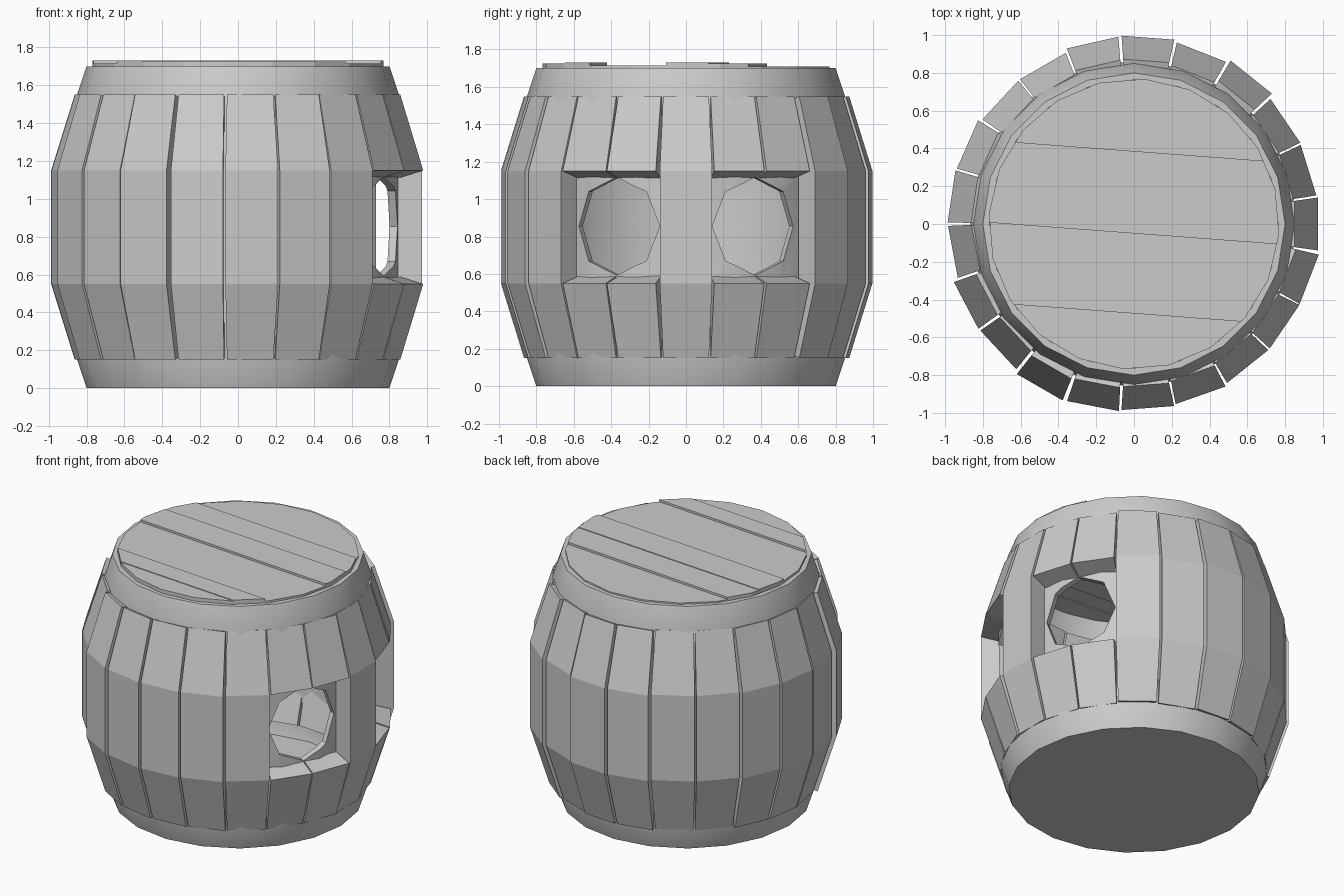
import bpy, bmesh
from math import sin, cos, pi, radians
from mathutils import Matrix

if "Cube" in bpy.data.objects:
    bpy.data.objects.remove(bpy.data.objects["Cube"])

N = 21
STEP = 2 * pi / N


def make(name, bm):
    bmesh.ops.recalc_face_normals(bm, faces=bm.faces)
    me = bpy.data.meshes.new(name)
    bm.to_mesh(me)
    bm.free()
    ob = bpy.data.objects.new(name, me)
    bpy.context.collection.objects.link(ob)
    return ob


# hollow barrel body, open at the top
def body(profile, seg=20):
    bm = bmesh.new()
    rings = []
    for r, z in profile:
        rings.append([bm.verts.new((r * cos(2 * pi * i / seg), r * sin(2 * pi * i / seg), z))
                      for i in range(seg)])
    for a, b in zip(rings, rings[1:]):
        for i in range(seg):
            j = (i + 1) % seg
            bm.faces.new((a[i], a[j], b[j], b[i]))
    bm.faces.new(rings[0])
    bm.faces.new(rings[-1])
    return make("barrel_body", bm)


core = body([(0.80, 0), (0.85, 0.15), (0.865, 0.5), (0.865, 1.2), (0.85, 1.55), (0.80, 1.70),
             (0.765, 1.70), (0.80, 1.55), (0.82, 1.2), (0.82, 0.5), (0.80, 0.15), (0.78, 0.08)])

# octagonal window cutters
for s in (-1, 1):
    bm = bmesh.new()
    bmesh.ops.create_cone(bm, cap_ends=True, segments=8, radius1=0.255, radius2=0.255, depth=0.7)
    ang = s * 1.5 * STEP
    # cylinder axis onto x, tall axis onto z, then swing round the barrel
    m = (Matrix.Rotation(ang, 4, 'Z') @ Matrix.Translation((0.86, 0, 0.855))
         @ Matrix.Rotation(pi / 2, 4, 'Y') @ Matrix.Diagonal((1.03, 0.94, 1, 1)))
    bmesh.ops.transform(bm, matrix=m, verts=bm.verts)
    cut = make("window_cutter", bm)
    cut.hide_render = True
    cut.hide_viewport = True
    mod = core.modifiers.new("window", 'BOOLEAN')
    mod.object = cut
    mod.operation = 'DIFFERENCE'
    mod.solver = 'EXACT'


# stave: sections of (outer r, outer z, inner r, inner z), local +x outward
LOW = (0.862, 0.15, 0.74, 0.19)
HIGH = (0.862, 1.55, 0.74, 1.51)
FULL = [LOW, (0.985, 0.55, 0.855, 0.57), (0.985, 1.15, 0.855, 1.13), HIGH]
CUT_LOW = [LOW, (0.985, 0.55, 0.861, 0.588)]
CUT_HIGH = [(0.985, 1.15, 0.861, 1.112), HIGH]


def stave(name, sections, ang, push, twist):
    bm = bmesh.new()
    rows = []
    for ro, zo, ri, zi in sections:
        wo, wi = ro * 0.142, ri * 0.142
        rows.append([bm.verts.new(c) for c in
                     ((ro, -wo, zo), (ro, wo, zo), (ri, wi, zi), (ri, -wi, zi))])
    for a, b in zip(rows, rows[1:]):
        for i in range(4):
            j = (i + 1) % 4
            bm.faces.new((a[i], a[j], b[j], b[i]))
    bm.faces.new(rows[0])
    bm.faces.new(rows[-1])
    m = (Matrix.Rotation(ang, 4, 'Z') @ Matrix.Translation((0.9 + push, 0, 0))
         @ Matrix.Rotation(twist, 4, 'Z') @ Matrix.Translation((-0.9, 0, 0)))
    bmesh.ops.transform(bm, matrix=m, verts=bm.verts)
    make(name, bm)


# slight in/out offsets (hundredths) and twists (degrees) for a hand-built look
PUSH = [-1.2, -1.8, -1.5, 1, -0.8, 0.4, 0, -2, -2, -0.8, -0.8,
        -1.5, 0.3, -0.5, 1.3, 0.3, -0.8, -1.2, -2, -2, -1.2]
TWIST = {20: -4, 9: 2, 11: 2, 12: 2, 17: -2, 15: 2}
for k in range(N):
    args = (k * STEP, PUSH[k] / 100, radians(TWIST.get(k, 0)))
    if k in (1, 2, N - 1, N - 2):
        stave("window_stave_lower", CUT_LOW, *args)
        stave("window_stave_upper", CUT_HIGH, *args)
    else:
        stave("stave", FULL, *args)

# lid planks: one disc sliced into strips of uneven height
EDGES = [-1, -0.615, -0.47, -0.05, 0.175, 0.385, 0.565, 1]
TOPS = [1.725, 1.73, 1.715, 1.73, 1.725, 1.71, 1.71]
for lo, hi, top in zip(EDGES, EDGES[1:], TOPS):
    bm = bmesh.new()
    bmesh.ops.create_cone(bm, cap_ends=True, segments=20, radius1=0.77, radius2=0.77, depth=0.06,
                          matrix=Matrix.Translation((0, 0, top - 0.03)))
    for y, ny in ((lo, -1), (hi, 1)):
        geom = bm.verts[:] + bm.edges[:] + bm.faces[:]
        res = bmesh.ops.bisect_plane(bm, geom=geom, plane_co=(0, y, 0), plane_no=(0, ny, 0),
                                     clear_outer=True)
        edges = [e for e in res["geom_cut"] if isinstance(e, bmesh.types.BMEdge)]
        if edges:
            bmesh.ops.contextual_create(bm, geom=edges)
    bmesh.ops.rotate(bm, cent=(0, 0, 0), matrix=Matrix.Rotation(radians(-4.3), 3, 'Z'), verts=bm.verts)
    make("lid_plank", bm)

# smooth the round body
bpy.context.view_layer.objects.active = core
core.select_set(True)
bpy.ops.object.shade_smooth_by_angle(angle=radians(30))
